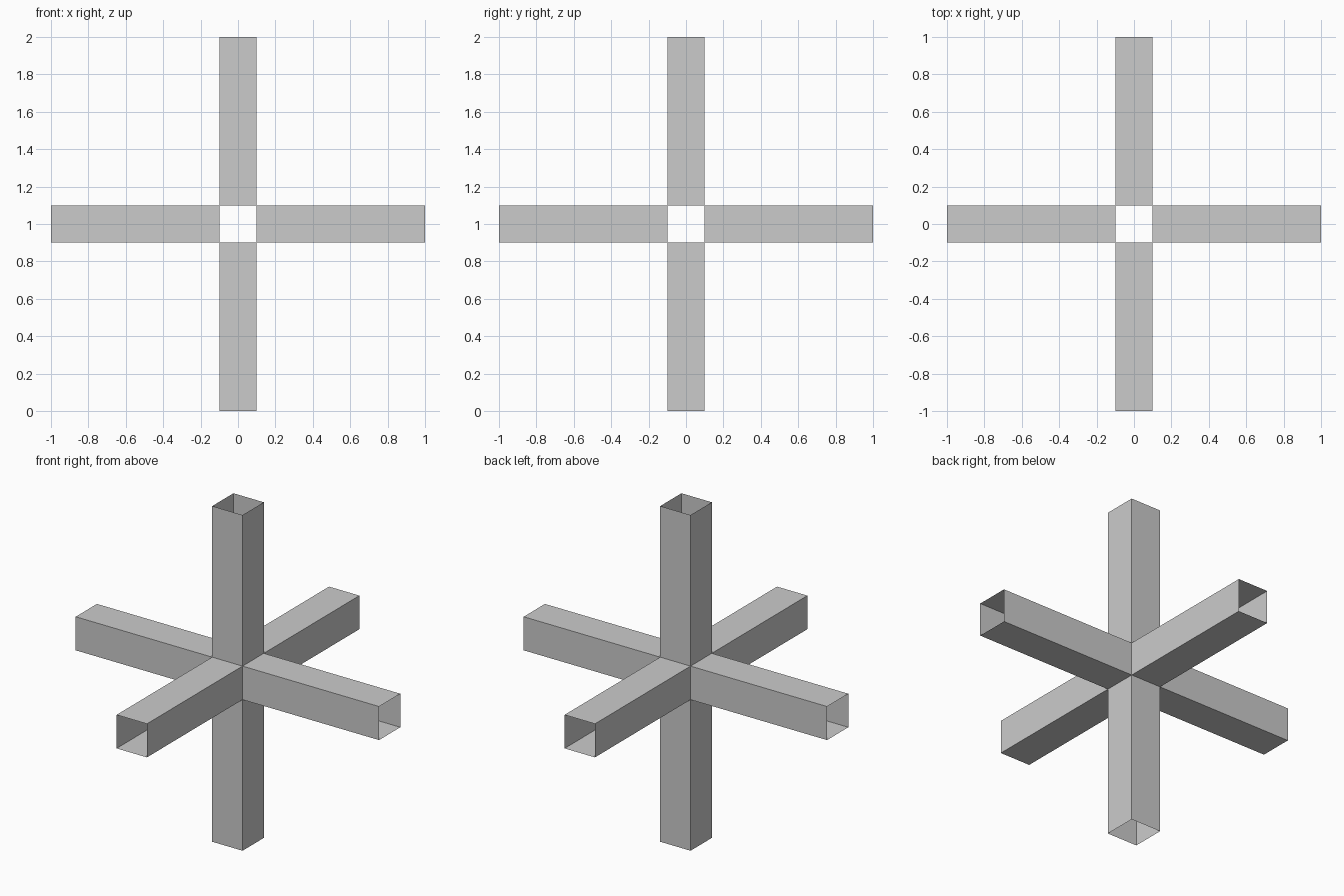
import bpy, bmesh
from mathutils import Vector

if "Cube" in bpy.data.objects:
    bpy.data.objects.remove(bpy.data.objects["Cube"])

HALF = 0.1      # half width of each square tube
REACH = 1.0     # distance from hub centre to tube mouth
CENTRE = Vector((0, 0, 1))


def open_tube(name, direction):
    """Thin square tube, open at both ends, running from the hollow hub outward."""
    bm = bmesh.new()
    bmesh.ops.create_cube(bm, size=1)
    caps = [f for f in bm.faces if abs(f.normal.z) > 0.5]
    bmesh.ops.delete(bm, geom=caps, context='FACES_ONLY')
    rot = Vector((0, 0, 1)).rotation_difference(direction)
    for v in bm.verts:
        z = REACH if v.co.z > 0 else HALF
        v.co = CENTRE + rot @ Vector((v.co.x * 2 * HALF, v.co.y * 2 * HALF, z))
    mesh = bpy.data.meshes.new(name)
    bm.to_mesh(mesh)
    bm.free()
    obj = bpy.data.objects.new(name, mesh)
    bpy.context.collection.objects.link(obj)


# Six arms of the three-axis cross
arms = {
    "right_arm": (1, 0, 0), "left_arm": (-1, 0, 0),
    "back_arm": (0, 1, 0), "front_arm": (0, -1, 0),
    "top_arm": (0, 0, 1), "bottom_arm": (0, 0, -1),
}
for name, d in arms.items():
    open_tube(name, Vector(d))
